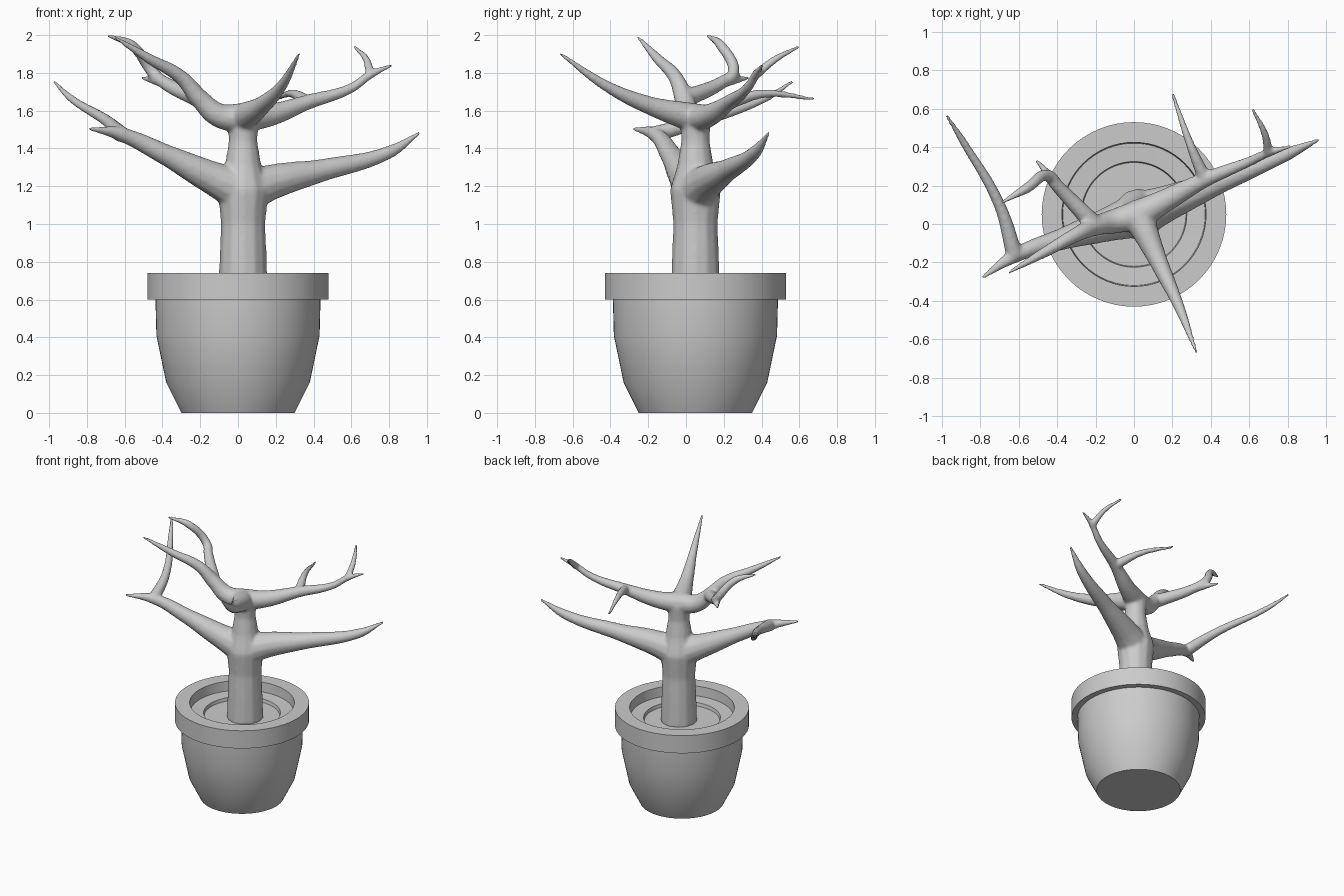
import bpy, math
from mathutils import Vector

if "Cube" in bpy.data.objects:
    bpy.data.objects.remove(bpy.data.objects["Cube"])

POT_Y = 0.05


def activate(ob):
    bpy.ops.object.select_all(action='DESELECT')
    bpy.context.view_layer.objects.active = ob
    ob.select_set(True)


def lathe(name, profile, steps=64):
    """Revolve an (r, z) profile around the pot axis."""
    n = len(profile)
    verts = [(r * math.cos(2 * math.pi * i / steps), r * math.sin(2 * math.pi * i / steps), z)
             for r, z in profile for i in range(steps)]
    faces = [(k * steps + i, k * steps + (i + 1) % steps,
              (k + 1) * steps + (i + 1) % steps, (k + 1) * steps + i)
             for k in range(n - 1) for i in range(steps)]
    faces.append(list(range(steps))[::-1])
    faces.append(list(range((n - 1) * steps, n * steps)))
    mesh = bpy.data.meshes.new(name)
    mesh.from_pydata(verts, [], faces)
    ob = bpy.data.objects.new(name, mesh)
    ob.location.y = POT_Y
    bpy.context.collection.objects.link(ob)
    activate(ob)
    bpy.ops.object.shade_smooth_by_angle(angle=math.radians(35))


# Pot: tapered body, overhanging rim and stepped soil inside
lathe("pot", [(.30, 0), (.38, .16), (.432, .41), (.437, .60), (.48, .60), (.48, .74),
              (.375, .74), (.37, .665), (.275, .66), (.27, .635)])

curve = bpy.data.curves.new("tree", 'CURVE')
curve.dimensions = '3D'
curve.bevel_depth = 1.0
curve.bevel_resolution = 4
curve.resolution_u = 10
curve.use_fill_caps = True


def tube(points, radii):
    sp = curve.splines.new('BEZIER')
    sp.bezier_points.add(len(points) - 1)
    for bp, p, r in zip(sp.bezier_points, points, radii):
        bp.co, bp.radius = p, r
        bp.handle_left_type = bp.handle_right_type = 'AUTO'


def limb(start, thick, thin, *rest):
    """Branch that swells at its root, thins with length and ends in a point."""
    pts = [Vector(p) for p in (start, *rest)]
    dist = [0.0]
    for a, b in zip(pts, pts[1:]):
        dist.append(dist[-1] + (b - a).length)
    radii = [thin + (thick - thin) * (1 - d / dist[-1]) ** 2 for d in dist]
    radii[-1] = 0.01
    tube(pts, radii)
    return pts


# Trunk with a bulge at the lower fork and a narrow neck
trunk = [(.62, .132), (.80, .126), (1.0, .118), (1.18, .135), (1.32, .095), (1.44, .076), (1.56, .082)]
tube([(.027, .05, z) for z, r in trunk], [r for z, r in trunk])
low, top = (.03, .05, 1.17), (.02, .045, 1.56)

# Lower pair of branches
limb(low, .12, .032, (.19, .115, 1.225), (.45, .22, 1.285), (.8, .365, 1.38), (.965, .44, 1.485))
left = limb(low, .12, .035, (-.16, -.01, 1.255), (-.38, -.08, 1.365), (-.62, -.165, 1.475), (-.79, -.28, 1.505))
limb(left[3], .045, .02, (-.70, .10, 1.55), (-.89, .43, 1.67), (-.975, .565, 1.755))

# Upper right branch and its two twigs
right = limb(top, .08, .022, (.16, .12, 1.575), (.37, .23, 1.645), (.6, .325, 1.72),
             (.70, .37, 1.79), (.82, .405, 1.843))
limb(right[4], .026, .018, (.68, .47, 1.87), (.615, .60, 1.94))
limb(right[2], .038, .016, (.29, .42, 1.69), (.20, .68, 1.66))

# Front branch
limb(top, .08, .022, (.13, -.2, 1.63), (.23, -.42, 1.73), (.325, -.67, 1.905))

# Upper left branch with a curling twig and a stub
upper = limb(top, .08, .024, (-.10, .015, 1.575), (-.20, -.01, 1.66), (-.30, -.055, 1.775),
             (-.47, -.15, 1.875), (-.655, -.255, 1.99))
curl = limb(upper[2], .05, .027, (-.40, .20, 1.755), (-.445, .25, 1.795), (-.56, .185, 1.945), (-.69, .11, 1.998))
limb(curl[1], .034, .02, (-.51, .335, 1.773))

tree = bpy.data.objects.new("tree", curve)
bpy.context.collection.objects.link(tree)
activate(tree)
bpy.ops.object.convert(target='MESH')
tree = bpy.context.view_layer.objects.active

# Fuse the limbs into one skin and soften the joints
fuse = tree.modifiers.new("fuse", 'REMESH')
fuse.mode = 'VOXEL'
fuse.voxel_size = 0.010
fuse.use_smooth_shade = True
soften = tree.modifiers.new("soften", 'SMOOTH')
soften.factor = 0.5
soften.iterations = 10
